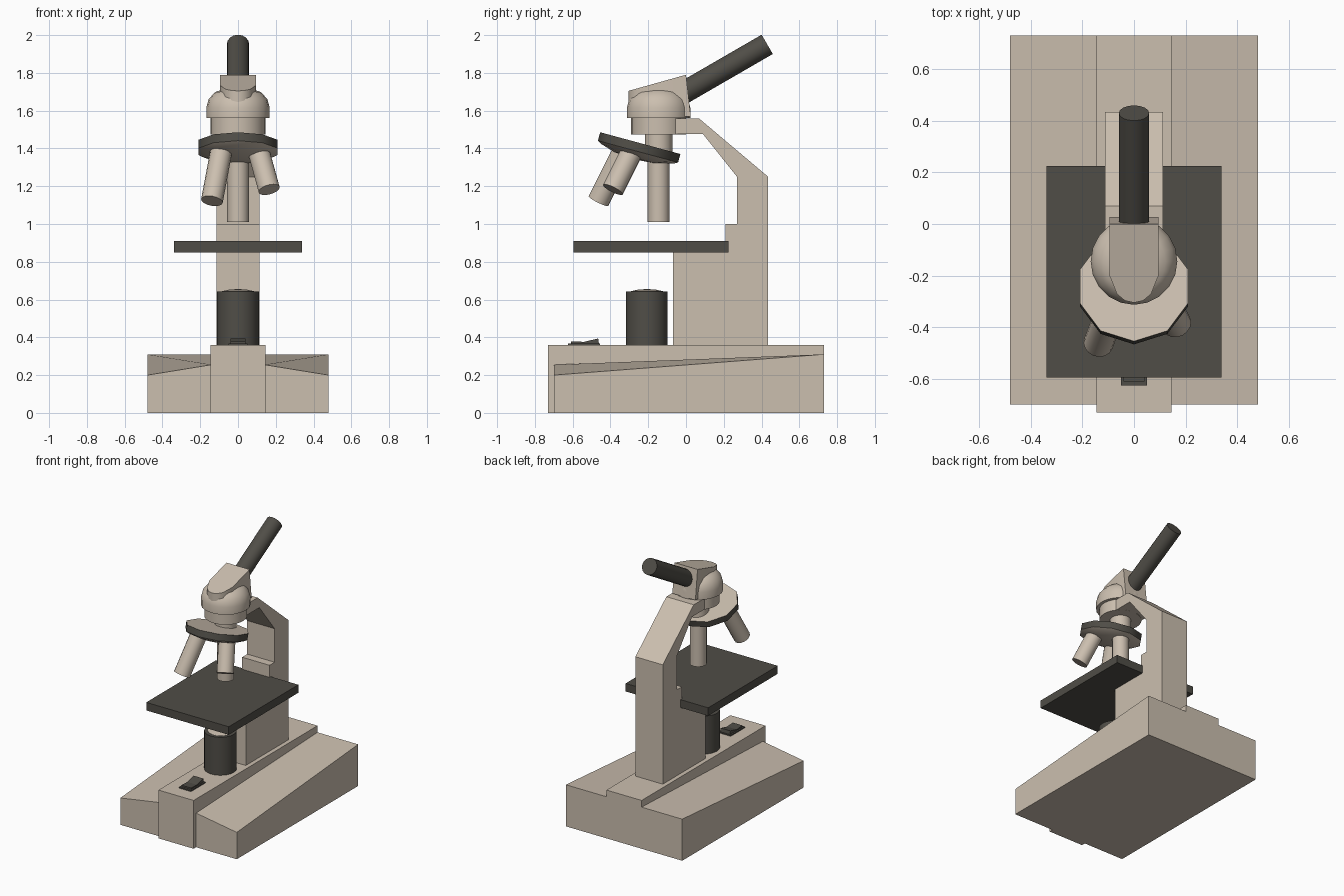
import bpy, bmesh, math
from mathutils import Vector

if "Cube" in bpy.data.objects:
    bpy.data.objects.remove(bpy.data.objects["Cube"])


def material(name, rgb):
    m = bpy.data.materials.new(name)
    m.diffuse_color = (*rgb, 1)
    m.use_nodes = True
    m.node_tree.nodes["Principled BSDF"].inputs["Base Color"].default_value = m.diffuse_color
    return m


BEIGE = material("warm_beige", (0.60, 0.52, 0.43))
DARK = material("dark_grey", (0.080, 0.075, 0.063))


def finish(name, bm, mat, smooth=False):
    bmesh.ops.recalc_face_normals(bm, faces=bm.faces)
    me = bpy.data.meshes.new(name)
    bm.to_mesh(me)
    bm.free()
    ob = bpy.data.objects.new(name, me)
    bpy.context.collection.objects.link(ob)
    me.materials.append(mat)
    if smooth:
        bpy.ops.object.select_all(action='DESELECT')
        ob.select_set(True)
        bpy.context.view_layer.objects.active = ob
        bpy.ops.object.shade_smooth_by_angle(angle=math.radians(40))
    return ob


def loft(name, lower, upper, mat, smooth=False):
    """Solid between two matching loops of 3D points."""
    bm = bmesh.new()
    a = [bm.verts.new(p) for p in lower]
    b = [bm.verts.new(p) for p in upper]
    bm.faces.new(a)
    bm.faces.new(b)
    n = len(a)
    for i in range(n):
        j = (i + 1) % n
        bm.faces.new((a[i], a[j], b[j], b[i]))
    return finish(name, bm, mat, smooth)


def box(name, x, y, z, mat):
    def ring(h):
        return [(x[0], y[0], h), (x[1], y[0], h), (x[1], y[1], h), (x[0], y[1], h)]
    return loft(name, ring(z[0]), ring(z[1]), mat)


def side_profile(name, pts, half, mat):
    """Extrude a (y, z) outline across x."""
    return loft(name, [(-half, y, z) for y, z in pts], [(half, y, z) for y, z in pts], mat)


def tube(name, start, end, r, mat, sides=16):
    start, end = Vector(start), Vector(end)
    q = (end - start).to_track_quat('Z', 'Y')
    ring = [q @ Vector((r * math.cos(t), r * math.sin(t), 0))
            for t in (2 * math.pi * i / sides for i in range(sides))]
    return loft(name, [start + p for p in ring], [end + p for p in ring], mat, True)


def lathe(name, profile, mat, sides, centre, tilt=0.0):
    """Turn an (r, z) profile that starts and ends on the axis; first vertex faces -y."""
    bm = bmesh.new()
    rings = []
    for r, z in profile:
        if r == 0:
            rings.append([bm.verts.new((0, 0, z))] * sides)
        else:
            rings.append([bm.verts.new((r * math.sin(t), -r * math.cos(t), z))
                          for t in (2 * math.pi * i / sides for i in range(sides))])
    for a, b in zip(rings, rings[1:]):
        for i in range(sides):
            j = (i + 1) % sides
            bm.faces.new(list(dict.fromkeys((a[i], a[j], b[j], b[i]))))
    ob = finish(name, bm, mat, True)
    ob.location = centre
    ob.rotation_euler.x = tilt
    return ob


# base: central block with a sloping wing on each side
box("base_centre", (-0.145, 0.145), (-0.73, 0.73), (0, 0.36), BEIGE)
for s, side in ((-1, "left"), (1, "right")):
    plan = [(0.14, -0.70, 0.255), (0.48, -0.70, 0.20), (0.48, 0.73, 0.31), (0.14, 0.73, 0.31)]
    loft("base_wing_" + side, [(s * x, y, 0) for x, y, z in plan],
         [(s * x, y, z) for x, y, z in plan], BEIGE)

# rocker switch
box("switch_frame", (-0.05, 0.05), (-0.625, -0.455), (0.355, 0.368), DARK)
side_profile("switch_rocker", [(-0.61, 0.36), (-0.61, 0.379), (-0.54, 0.376),
                               (-0.465, 0.394), (-0.46, 0.36)], 0.04, DARK)

# illuminator with a shallow lens
tube("lamp_housing", (0, -0.207, 0.35), (0, -0.207, 0.643), 0.11, DARK, 24)
lathe("lamp_lens", [(0, 0), (0.088, 0), (0.085, 0.008), (0.05, 0.016), (0, 0.02)],
      BEIGE, 24, (0, -0.207, 0.636))

# stage and curved arm
box("stage", (-0.34, 0.34), (-0.595, 0.225), (0.85, 0.91), DARK)
side_profile("arm", [(-0.07, 0.35), (0.435, 0.35), (0.435, 1.25), (0.07, 1.558),
                     (-0.145, 1.558), (-0.145, 1.476), (0.09, 1.476), (0.27, 1.25),
                     (0.27, 1.0), (0.21, 1.0), (0.21, 0.86), (-0.07, 0.86)], 0.113, BEIGE)

# head: collar, dome and turret neck
HY = -0.145
tube("head_collar", (0, HY, 1.475), (0, HY, 1.57), 0.145, BEIGE, 24)
lathe("head_dome", [(0, 1.56), (0.168, 1.56), (0.168, 1.615), (0.156, 1.66), (0.122, 1.698),
                    (0.07, 1.716), (0, 1.72)], BEIGE, 20, (0, HY, 0))
tube("turret_neck", (0, HY, 1.36), (0, HY, 1.48), 0.073, BEIGE)

# eyepiece housing with sloping top and rounded front
front = [(0.095, -0.20), (0.066, -0.272), (0.035, -0.297)]
plan = [(0.095, 0.0)] + front + [(0, -0.305)] + [(-x, y) for x, y in front[::-1]] + [(-0.095, 0.0)]
loft("eyepiece_housing", [(x, y if y < 0 else 0.025, 1.57) for x, y in plan],
     [(x, y, 1.79 + 0.28 * y) for x, y in plan], BEIGE, True)

# eyepiece tube
tube("eyepiece_tube", (0, -0.03, 1.685), (0, 0.43, 1.951), 0.059, DARK)

# tilted ten-sided turret: dark rim, pale top and domed underside
turret = lathe("turret_disc", [(0, 0), (0.22, 0), (0.22, -0.046), (0.20, -0.058),
                               (0.12, -0.082), (0, -0.09)], BEIGE, 10,
               (0, -0.242, 1.428), math.radians(-15.2))
turret.data.materials.append(DARK)
for p in turret.data.polygons:
    if abs(p.normal.z) < 0.2:
        p.material_index = 1

# three objectives
tube("objective_long", (0, HY, 1.37), (0, HY, 1.01), 0.058, BEIGE)
tube("objective_medium", (-0.084, -0.32, 1.41), (-0.138, -0.463, 1.122), 0.058, BEIGE)
tube("objective_short", (0.105, -0.278, 1.40), (0.165, -0.387, 1.182), 0.058, BEIGE)
